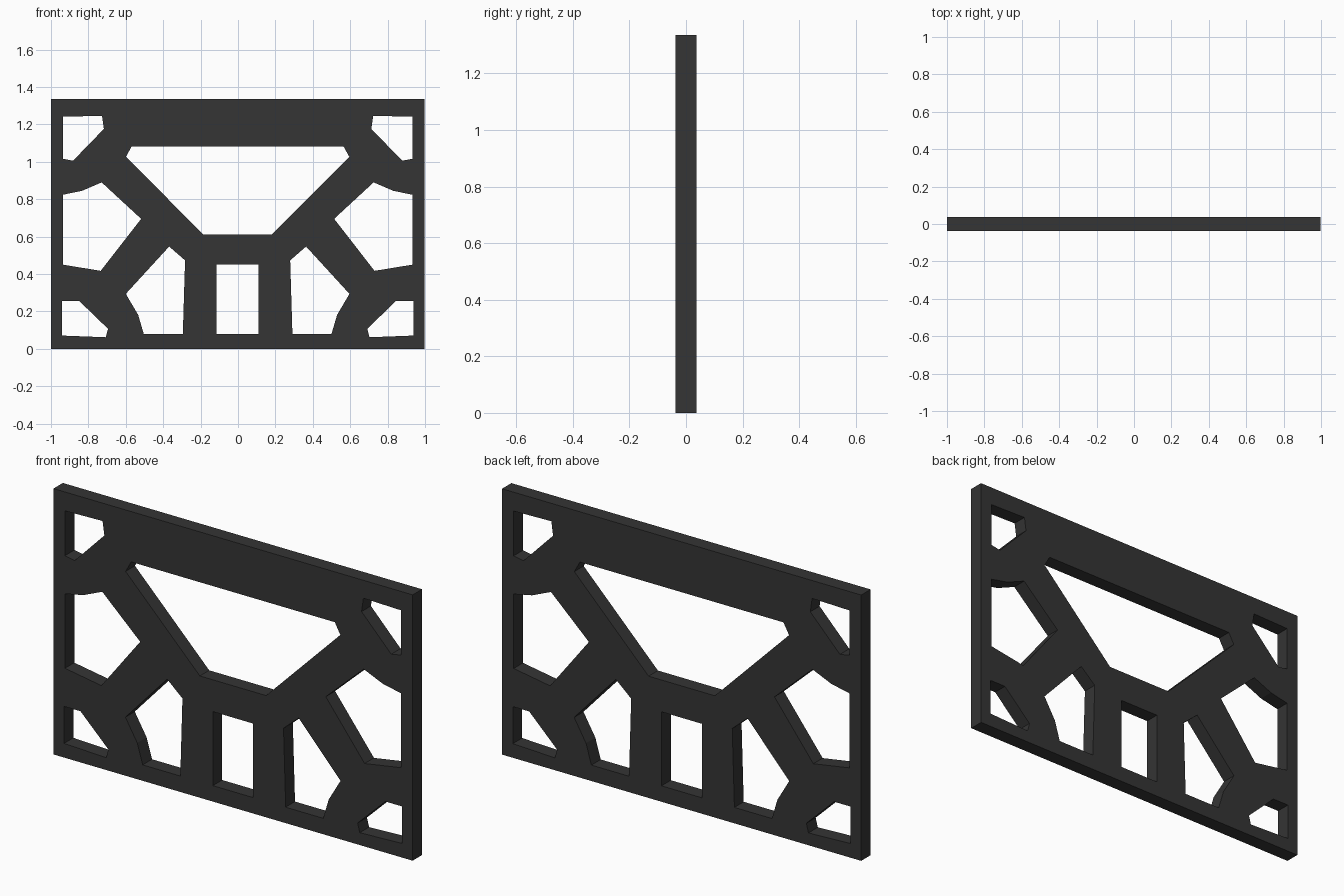
import bpy, bmesh, math

if "Cube" in bpy.data.objects:
    bpy.data.objects.remove(bpy.data.objects["Cube"])

HALF_T = 0.037
CX = -0.002  # mirror line of the cut-outs

# Cut-outs on the left side, mirrored to the right (x, z)
side_holes = [
    [(-.934, 1.241), (-.725, 1.246), (-.715, 1.176), (-.880, 1.006), (-.934, 1.016)],
    [(-.934, .824), (-.832, .845), (-.727, .890), (-.516, .695), (-.732, .417), (-.934, .450)],
    [(-.939, .257), (-.848, .257), (-.693, .107), (-.705, .062), (-.939, .071)],
    [(-.366, .547), (-.281, .473), (-.293, .080), (-.502, .080), (-.532, .182), (-.598, .294)],
]
# Left halves of the symmetric central cut-outs
centre_holes = [
    [(-.112, .080), (-.112, .452)],
    [(-.184, .612), (-.597, 1.027), (-.566, 1.083)],
]


def mirrored(points):
    return [(-x, z) for x, z in reversed(points)]


loops = []
for h in side_holes:
    loops += [h, mirrored(h)]
for h in centre_holes:
    loops.append(h + mirrored(h))
loops = [[(x + CX, z) for x, z in lp] for lp in loops]
# Outer frame
loops.append([(-1, 0), (.997, 0), (.997, 1.336), (-1, 1.336)])

# Panel: filled flat curve with holes, extruded to thickness
curve = bpy.data.curves.new("braced_panel", 'CURVE')
curve.dimensions = '2D'
curve.fill_mode = 'BOTH'
curve.extrude = HALF_T
for lp in loops:
    s = curve.splines.new('POLY')
    s.points.add(len(lp) - 1)
    for p, (x, z) in zip(s.points, lp):
        p.co = (x, z, 0, 1)
    s.use_cyclic_u = True
panel = bpy.data.objects.new("braced_panel", curve)
bpy.context.collection.objects.link(panel)
panel.rotation_euler = (math.pi / 2, 0, 0)
bpy.context.view_layer.objects.active = panel
panel.select_set(True)
bpy.ops.object.convert(target='MESH')
panel = bpy.context.object
bpy.ops.object.transform_apply(location=False, rotation=True, scale=False)

# Weld the seams and keep flat faces
bm = bmesh.new()
bm.from_mesh(panel.data)
bmesh.ops.remove_doubles(bm, verts=bm.verts, dist=1e-4)
bmesh.ops.recalc_face_normals(bm, faces=bm.faces)
for f in bm.faces:
    f.smooth = False
    f.material_index = 0
bm.to_mesh(panel.data)
bm.free()

# Colour
mat = bpy.data.materials.new("dark charcoal")
mat.diffuse_color = (.035, .035, .035, 1)
mat.use_nodes = True
mat.node_tree.nodes["Principled BSDF"].inputs["Base Color"].default_value = mat.diffuse_color
panel.data.materials.clear()
panel.data.materials.append(mat)
